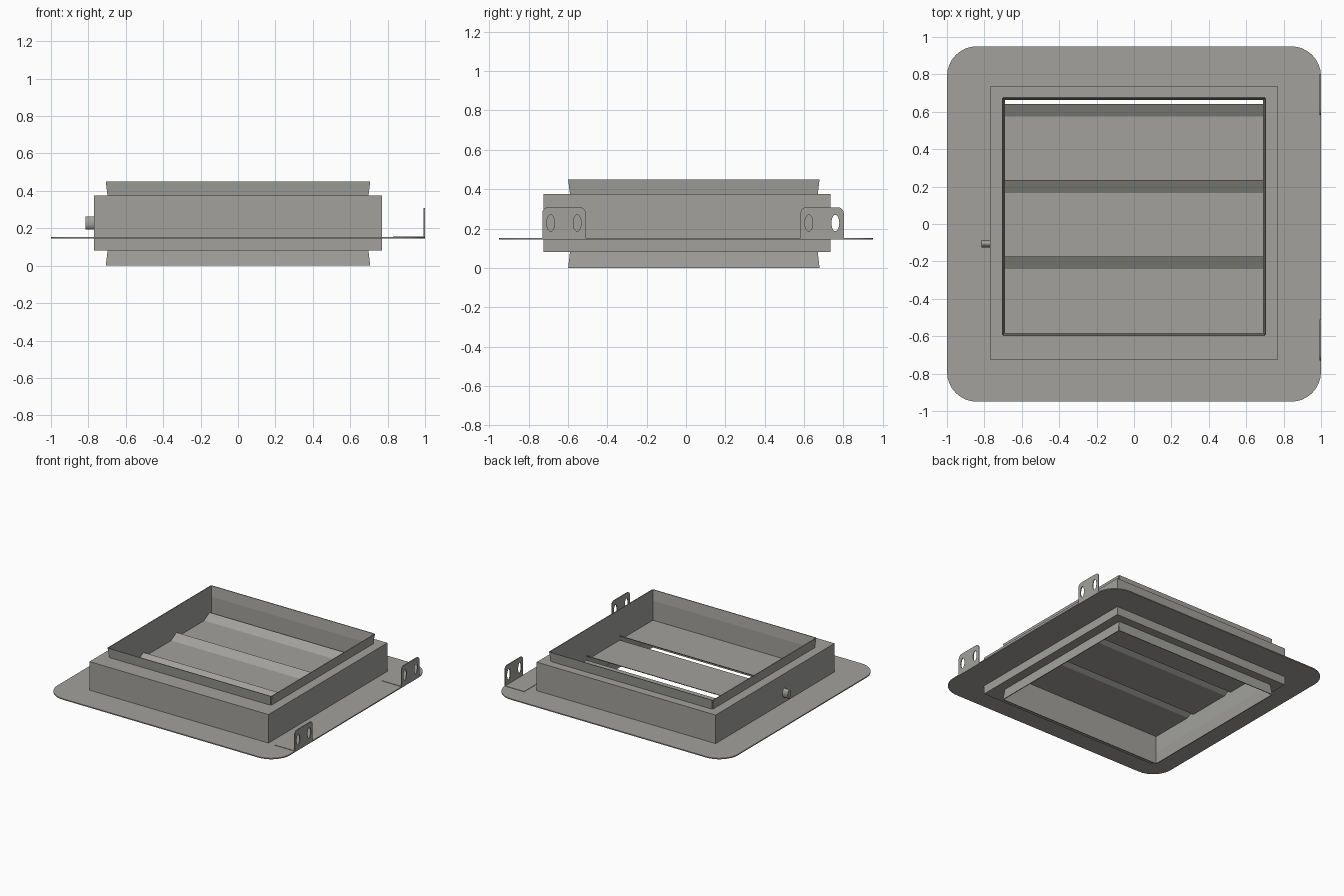
import bpy, bmesh, math
from mathutils import Matrix, Vector

if "Cube" in bpy.data.objects:
    bpy.data.objects.remove(bpy.data.objects["Cube"])

grey = bpy.data.materials.new("galvanised_grey")
grey.diffuse_color = (0.36, 0.355, 0.335, 1)
grey.use_nodes = True
grey.node_tree.nodes["Principled BSDF"].inputs["Base Color"].default_value = grey.diffuse_color


def finish(name, bm):
    bmesh.ops.recalc_face_normals(bm, faces=bm.faces)
    me = bpy.data.meshes.new(name)
    bm.to_mesh(me)
    bm.free()
    me.materials.append(grey)
    ob = bpy.data.objects.new(name, me)
    bpy.context.collection.objects.link(ob)
    return ob


def rect(x0, x1, y0, y1, radii=(0, 0, 0, 0), steps=8):
    """Rectangle outline, corner radii counter-clockwise from upper right."""
    pts = []
    corners = ((x1, y1, -1, -1), (x0, y1, 1, -1), (x0, y0, 1, 1), (x1, y0, -1, 1))
    for i, ((x, y, sx, sy), r) in enumerate(zip(corners, radii)):
        if r == 0:
            pts.append((x, y))
            continue
        for k in range(steps + 1):
            a = math.pi / 2 * (i + k / steps)
            pts.append((x + sx * r + r * math.cos(a), y + sy * r + r * math.sin(a)))
    return pts


def oval(cx, cy, rx, ry, n=20):
    return [(cx + rx * math.cos(2 * math.pi * k / n),
             cy + ry * math.sin(2 * math.pi * k / n)) for k in range(n)]


def plate(name, loops, depth, matrix):
    """Extruded flat plate; the first loop is the outline, the others are holes."""
    bm = bmesh.new()
    edges = []
    for loop in loops:
        vs = [bm.verts.new((x, y, 0)) for x, y in loop]
        edges += [bm.edges.new((vs[i - 1], vs[i])) for i in range(len(vs))]
    bmesh.ops.triangle_fill(bm, edges=edges, use_beauty=True)
    ext = bmesh.ops.extrude_face_region(bm, geom=bm.faces[:], use_keep_orig=True)
    top = [g for g in ext["geom"] if isinstance(g, bmesh.types.BMVert)]
    bmesh.ops.translate(bm, verts=top, vec=(0, 0, depth))
    bm.transform(matrix)
    return finish(name, bm)


def up(z):
    return Matrix.Translation((0, 0, z))


# plane mapping: local x -> world y, local y -> world z, local z -> world x
SIDE = Matrix(((0, 0, 1, 0), (1, 0, 0, 0), (0, 1, 0, 0), (0, 0, 0, 1)))

# opening of the duct
HX, CY, HY = 0.693, 0.04, 0.625
opening = rect(-HX, HX, CY - HY, CY + HY)

# wide mounting plate with rounded corners, and the box frame through it
plate("mounting_plate",
      [rect(-1, 1, -0.95, 0.95, (0.16,) * 4), rect(-0.765, 0.765, -0.72, 0.73)],
      0.008, up(0.145))
plate("box_frame", [rect(-0.77, 0.77, -0.725, 0.735), opening], 0.295, up(0.08))

# flared collars above and below the box, open at the corners
for label, z0, z1 in (("upper", 0.37, 0.45), ("lower", 0.085, 0.0)):
    for side, n, dist, half in (("right", (1, 0, 0), HX, HY), ("left", (-1, 0, 0), HX, HY),
                                ("back", (0, 1, 0), HY, HX), ("front", (0, -1, 0), HY, HX)):
        n = Vector(n)
        t = Vector((-n.y, n.x, 0))
        bm = bmesh.new()
        bmesh.ops.create_cube(bm, size=2)
        for v in bm.verts:
            a, b, c = v.co
            d = dist + (0.004 if b > 0 else -0.002) + (0.010 if c > 0 else 0)
            z = z1 if c > 0 else z0
            v.co = Vector((0, CY, z)) + n * d + t * a * (half + (0.008 if c > 0 else 0))
        finish(f"{label}_collar_{side}", bm)

# three damper blades: flat sheet with an upturned rear edge
for i in range(3):
    y0 = -0.583 + 0.407 * i
    y1 = y0 + 0.41
    prof = [(y0, 0.212), (y1 - 0.065, 0.212), (y1, 0.25),
            (y1, 0.256), (y1 - 0.067, 0.218), (y0, 0.218)]
    plate(f"damper_blade_{i + 1}", [prof], 2 * HX, Matrix.Translation((-HX, 0, 0)) @ SIDE)

# drive pin on the left side
plate("drive_pin", [oval(-0.105, 0.228, 0.02, 0.035, 24)], 0.055,
      Matrix.Translation((-0.815, 0, 0)) @ SIDE)

# two angle brackets with slots on the right edge
for label, y0 in (("front", -0.73), ("back", 0.582)):
    y1 = y0 + 0.22
    slots = [oval(y0 + f, 0.228, 0.02, 0.042) for f in (0.042, 0.177)]
    plate(f"{label}_bracket", [rect(y0, y1, 0.15, 0.308, (0.03, 0.03, 0, 0), 5)] + slots,
          0.007, Matrix.Translation((0.993, 0, 0)) @ SIDE)
    plate(f"{label}_bracket_foot", [rect(0.83, 1, y0, y1)], 0.004, up(0.152))
